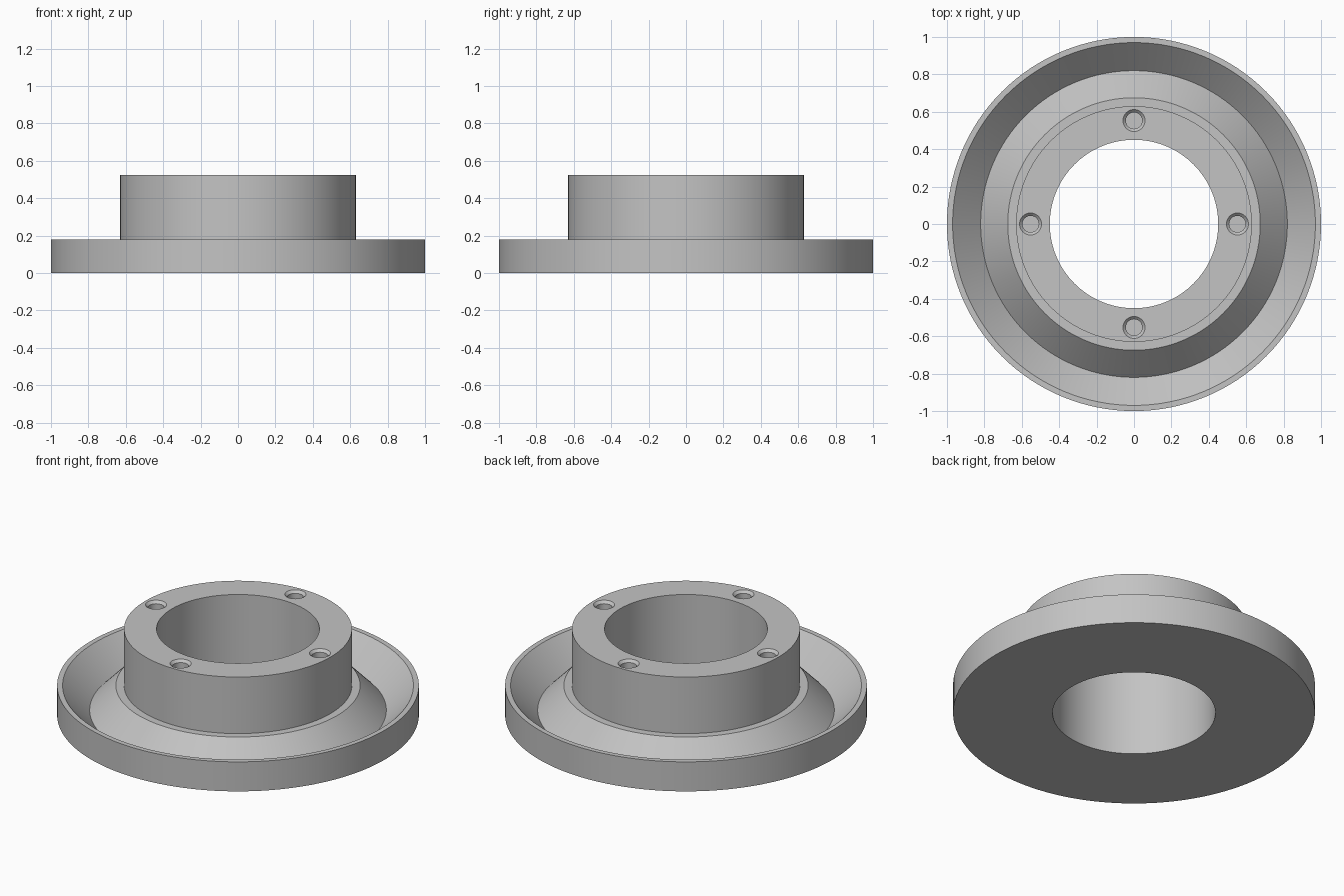
import bpy
import bmesh
from math import cos, sin, pi

old = bpy.data.objects.get("Cube")
if old:
    bpy.data.objects.remove(old, do_unlink=True)

grey = bpy.data.materials.new("plain_grey")
grey.use_nodes = True
colour = (0.55, 0.55, 0.55, 1)
grey.diffuse_color = colour
grey.node_tree.nodes["Principled BSDF"].inputs["Base Color"].default_value = colour


def lathe(name, profile, segments, location=(0, 0, 0)):
    """Revolve a closed (radius, height) profile about the z axis."""
    bm = bmesh.new()
    verts = [bm.verts.new((r, 0, z)) for r, z in profile]
    edges = [bm.edges.new((a, b)) for a, b in zip(verts, verts[1:] + verts[:1])]
    bmesh.ops.spin(bm, geom=verts + edges, cent=(0, 0, 0), axis=(0, 0, 1),
                   angle=2 * pi, steps=segments, use_merge=True)
    bmesh.ops.remove_doubles(bm, verts=bm.verts, dist=1e-5)
    bmesh.ops.dissolve_degenerate(bm, edges=bm.edges, dist=1e-6)
    bmesh.ops.recalc_face_normals(bm, faces=bm.faces)
    mesh = bpy.data.meshes.new(name)
    bm.to_mesh(mesh)
    bm.free()
    mesh.materials.append(grey)
    obj = bpy.data.objects.new(name, mesh)
    obj.location = location
    bpy.context.collection.objects.link(obj)
    return obj


# Flange with a V groove, ledge, and raised hub around the bore
BORE, HUB, RIM, TOP = 0.45, 0.63, 0.18, 0.525
flange = lathe("flanged_hub", [
    (BORE, 0), (1, 0), (1, RIM), (0.97, RIM), (0.82, 0.03),
    (0.675, RIM), (HUB, RIM), (HUB, TOP), (BORE, TOP)], 128)

# Four blind bolt holes with chamfered mouths
cutters = []
for i in range(4):
    a = i * pi / 2
    cutter = lathe("hole_cutter", [
        (0, TOP - 0.2), (0.044, TOP - 0.2), (0.044, TOP - 0.015),
        (0.059, TOP), (0.059, TOP + 0.05), (0, TOP + 0.05)], 32,
        (0.553 * cos(a), 0.553 * sin(a), 0))
    cutter.hide_render = True
    cutters.append(cutter)
    cut = flange.modifiers.new("bolt_hole", "BOOLEAN")
    cut.operation = "DIFFERENCE"
    cut.solver = "EXACT"
    cut.object = cutter

# Apply the cuts, drop the cutters, and smooth the round walls
bpy.ops.object.select_all(action="DESELECT")
flange.select_set(True)
bpy.context.view_layer.objects.active = flange
for modifier in list(flange.modifiers):
    bpy.ops.object.modifier_apply(modifier=modifier.name)
for cutter in cutters:
    bpy.data.objects.remove(cutter, do_unlink=True)
bpy.ops.object.shade_smooth_by_angle(angle=pi / 6)
